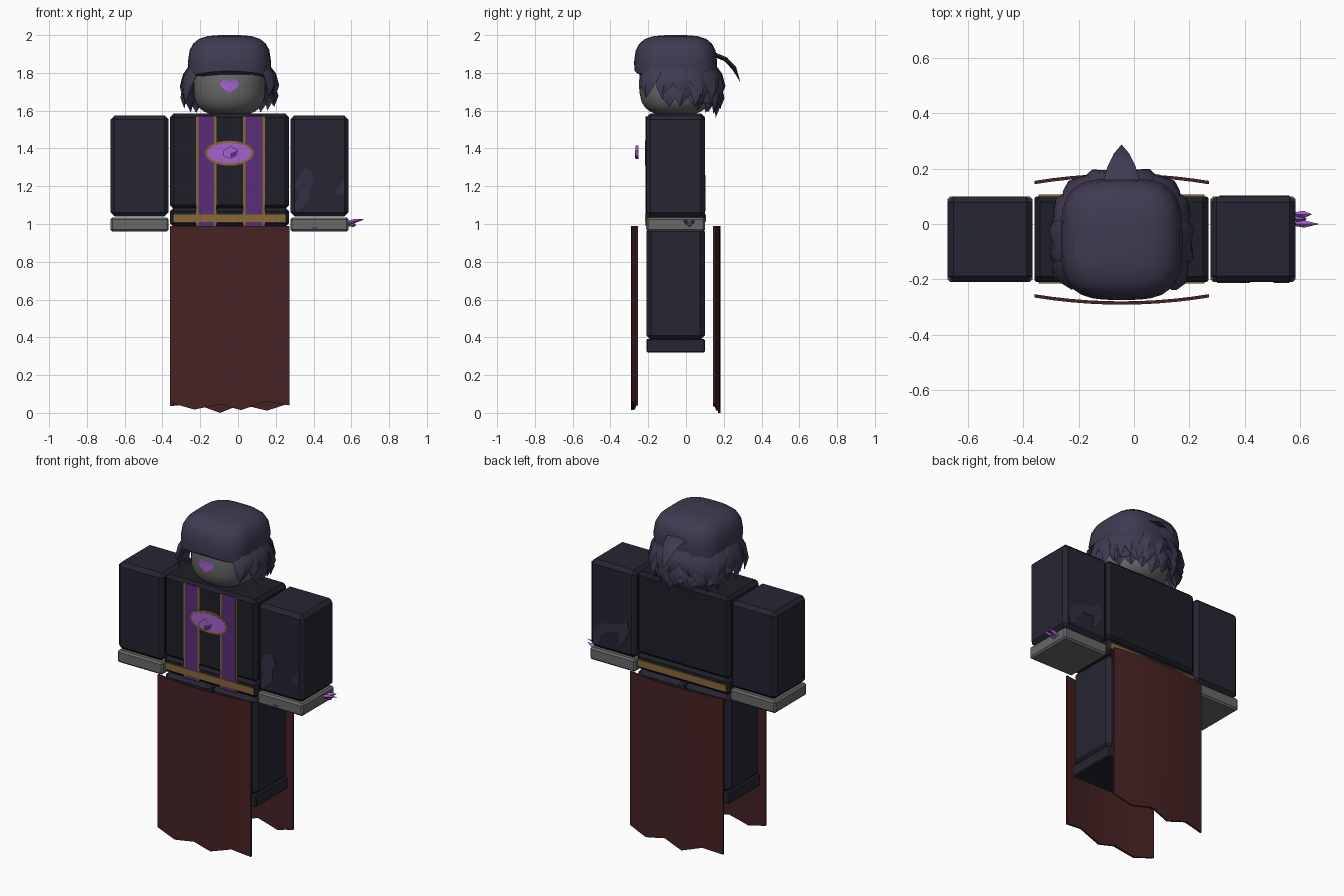
import bpy, bmesh, math, random
from mathutils import Vector

if "Cube" in bpy.data.objects:
    bpy.data.objects.remove(bpy.data.objects["Cube"])

random.seed(4)
CX, CY = -0.045, -0.055          # body axis


def mat(name, r, g, b):
    m = bpy.data.materials.new(name)
    m.diffuse_color = (r, g, b, 1)
    m.use_nodes = True
    m.node_tree.nodes["Principled BSDF"].inputs["Base Color"].default_value = m.diffuse_color
    return m


NAVY = mat("navy cloth", 0.018, 0.019, 0.031)
COAT = mat("dark coat", 0.013, 0.014, 0.021)
HAIR = mat("plum hair", 0.052, 0.042, 0.082)
SKIN = mat("grey skin", 0.14, 0.14, 0.14)
ROBE = mat("dark red cloth", 0.062, 0.016, 0.017)
PURPLE = mat("purple stripe", 0.10, 0.026, 0.19)
LILAC = mat("bright purple", 0.38, 0.12, 0.62)
GOLD = mat("antique gold", 0.25, 0.14, 0.04)
STAIN = mat("faded violet", 0.034, 0.027, 0.056)


def finish(bm, name, material, smooth=None):
    bmesh.ops.recalc_face_normals(bm, faces=bm.faces)
    me = bpy.data.meshes.new(name)
    bm.to_mesh(me)
    bm.free()
    ob = bpy.data.objects.new(name, me)
    bpy.context.collection.objects.link(ob)
    me.materials.append(material)
    if smooth:
        bpy.ops.object.select_all(action='DESELECT')
        ob.select_set(True)
        bpy.context.view_layer.objects.active = ob
        bpy.ops.object.shade_smooth_by_angle(angle=math.radians(smooth))
    return ob


def box(name, x0, x1, y0, y1, z0, z1, material, bevel=0.0):
    bm = bmesh.new()
    bmesh.ops.create_cube(bm, size=1)
    for v in bm.verts:
        v.co = ((x0 + x1) / 2 + v.co.x * (x1 - x0), (y0 + y1) / 2 + v.co.y * (y1 - y0),
                (z0 + z1) / 2 + v.co.z * (z1 - z0))
    if bevel:
        bmesh.ops.bevel(bm, geom=bm.edges[:], offset=bevel, segments=1, affect='EDGES')
    return finish(bm, name, material)


def plate(name, pts, y0, y1, material):
    """Flat outline in x,z extruded from y0 to y1."""
    bm = bmesh.new()
    f = bm.faces.new([bm.verts.new((x, y0, z)) for x, z in pts])
    r = bmesh.ops.extrude_face_region(bm, geom=[f])
    for v in r["geom"]:
        if isinstance(v, bmesh.types.BMVert):
            v.co.y = y1
    return finish(bm, name, material)


def super_radius(a, r, p):
    return r / (abs(math.cos(a)) ** p + abs(math.sin(a)) ** p) ** (1 / p)


def lathe(name, rings, p, material, n=40):
    """Stack of rounded-square rings given as (z, radius)."""
    bm = bmesh.new()
    loops = []
    for z, r in rings:
        loops.append([])
        for i in range(n):
            a = 2 * math.pi * i / n
            s = super_radius(a, r, p)
            loops[-1].append(bm.verts.new((CX + s * math.cos(a), CY + s * math.sin(a), z)))
    for a, b in zip(loops, loops[1:]):
        for i in range(n):
            bm.faces.new((a[i], a[(i + 1) % n], b[(i + 1) % n], b[i]))
    bm.faces.new(loops[0])
    bm.faces.new(loops[-1])
    return finish(bm, name, material, 40)


def strand(bm, path, side, widths, thick):
    """Tapered lock: diamond sections swept along a path, ending in a point."""
    path = [Vector(p) for p in path]
    rings = []
    for i, c in enumerate(path[:-1]):
        t = path[i + 1] - path[max(i - 1, 0)]
        n = t.cross(side).normalized() * thick
        w = side * widths[i]
        rings.append([bm.verts.new(c + o) for o in (w, n, -w, -n)])
    for a, b in zip(rings, rings[1:]):
        for i in range(4):
            bm.faces.new((a[i], a[(i + 1) % 4], b[(i + 1) % 4], b[i]))
    tip = bm.verts.new(path[-1])
    for i in range(4):
        bm.faces.new((rings[-1][i], rings[-1][(i + 1) % 4], tip))
    bm.faces.new(rings[0])


# torso, arms, legs
F, B = -0.21, 0.10
box("upper_torso", -0.36, 0.27, F, B, 1.08, 1.585, COAT, 0.02)
box("lower_torso", -0.36, 0.27, F, B, 0.985, 1.085, COAT, 0.018)
for side, x0 in (("left", -0.675), ("right", 0.277)):
    box(side + "_sleeve", x0, x0 + 0.308, F, B, 1.04, 1.575, NAVY, 0.022)
    box(side + "_hand", x0, x0 + 0.308, F, B, 0.96, 1.035, SKIN, 0.01)
for side, x0 in (("left", -0.36), ("right", -0.043)):
    box(side + "_leg", x0, x0 + 0.312, F, B, 0.385, 0.985, NAVY, 0.025)
    box(side + "_foot", x0, x0 + 0.312, F, B, 0.32, 0.392, NAVY, 0.006)

# gold-edged stripes, belt and emblem on the chest
for side, x0, x1 in (("left", -0.222, -0.114), ("right", 0.027, 0.143)):
    box(side + "_stripe_edge", x0, x1, F - 0.002, F, 0.99, 1.572, GOLD)
    box(side + "_stripe", x0 + 0.012, x1 - 0.012, F - 0.004, F, 0.99, 1.573, PURPLE)
box("belt_front", -0.345, 0.255, F - 0.006, F, 1.01, 1.05, GOLD)
box("belt_back", -0.345, 0.255, B, B + 0.006, 1.01, 1.05, GOLD)


def ellipse(rx, rz):
    return [(CX + rx * math.cos(i * math.pi / 14), 1.375 + rz * math.sin(i * math.pi / 14))
            for i in range(28)]


plate("emblem_rim", ellipse(0.128, 0.066), F, F - 0.006, GOLD)
plate("emblem", ellipse(0.116, 0.054), F, F - 0.008, LILAC)
gem = [(-0.08, 1.385), (-0.04, 1.415), (0.0, 1.39), (-0.01, 1.36), (-0.04, 1.345), (-0.078, 1.36)]
plate("floating_gem", gem, -0.268, -0.252, LILAC)
plate("gem_facet", [(-0.04, 1.375), (-0.005, 1.388), (-0.013, 1.362), (-0.04, 1.35)],
      -0.27, -0.268, PURPLE)

# stains on the right sleeve, front and back
plate("front_stain", [(.33, 1.28), (.36, 1.295), (.39, 1.28), (.405, 1.23), (.38, 1.19), (.385, 1.14),
                      (.345, 1.09), (.31, 1.06), (.30, 1.10), (.325, 1.16), (.30, 1.20)],
      F, F - 0.003, STAIN)
plate("small_stain", [(.563, 1.24), (.563, 1.17), (.54, 1.15), (.505, 1.16), (.53, 1.185)],
      F, F - 0.003, STAIN)
plate("back_stain", [(.55, 1.07), (.563, 1.15), (.52, 1.19), (.47, 1.22), (.40, 1.23), (.33, 1.26),
                     (.31, 1.2), (.35, 1.13), (.39, 1.09), (.38, 1.17), (.45, 1.17), (.50, 1.13),
                     (.52, 1.07)], B, B + 0.003, STAIN)
plate("hand_mark", [(.39, .985), (.42, .985), (.42, .975), (.39, .975)], F, F - 0.003, PURPLE)

# crystals growing from the right wrist
bm = bmesh.new()
for y, z, dz, x1 in ((0.0, 1.005, 0.02, 0.672), (0.035, 1.005, 0.02, 0.645), (0.018, 0.998, -0.005, 0.625)):
    strand(bm, [(0.575, y, z), (0.615, y, z + dz / 2), (x1, y, z + dz)],
           Vector((0, 1, 0)), (0.006, 0.013), 0.011)
finish(bm, "wrist_crystals", LILAC)

# curved hanging cloth with ragged hems
HEM = {"front": [.055, .018, .045, .015, .06, .04], "back": [.035, .05, .0, .045, .012, .05]}
KEYS = (-0.36, -0.232, -0.095, 0.016, 0.153, 0.272)
for label, s in (("front", -1), ("back", 1)):
    bm = bmesh.new()
    cols = []
    for k in range(11):
        i, half = k // 2, k % 2
        x, z = KEYS[i], HEM[label][i]
        if half:
            x, z = (x + KEYS[i + 1]) / 2, (z + HEM[label][i + 1]) / 2
        d = 0.225 - 0.026 * ((x - CX) / 0.316) ** 2
        cols.append([bm.verts.new((x, CY + s * q, h)) for q, h in
                     ((d, 0.99), (d, z), (d + 0.012, z), (d + 0.012, 0.99))])
    for a, b in zip(cols, cols[1:]):
        for j in range(4):
            bm.faces.new((a[j], a[(j + 1) % 4], b[(j + 1) % 4], b[j]))
    bm.faces.new(cols[0])
    bm.faces.new(cols[-1])
    finish(bm, label + "_cloth", ROBE, 30)

# head and heart-shaped eye wrapped on the face
lathe("head", [(1.582, 0.10), (1.595, 0.135), (1.615, 0.16), (1.645, 0.18), (1.69, 0.19),
               (1.85, 0.19), (1.93, 0.15)], 2.1, SKIN)
half = [(0, 1.752), (.018, 1.765), (.038, 1.763), (.051, 1.745), (.04, 1.722), (.022, 1.708)]
outline = half + [(0, 1.697)] + [(-x, z) for x, z in half[:0:-1]]
bm = bmesh.new()
vs = [bm.verts.new((CX + x, CY - math.sqrt(0.195 ** 2 - x * x), z)) for x, z in outline]
mid = bm.verts.new((CX, CY - 0.195, 1.735))
for i in range(len(vs)):
    bm.faces.new((vs[i], vs[(i + 1) % len(vs)], mid))
finish(bm, "heart_eye", LILAC)

# hair cap
cap = lathe("hair_cap", [(1.775, 0.205), (1.785, 0.217), (1.86, 0.22), (1.92, 0.211), (1.955, 0.192),
                         (1.98, 0.162), (1.995, 0.115), (2.0, 0.05)], 3.3, HAIR)
for v in cap.data.vertices:      # fringe arches slightly above the face
    if v.co.z < 1.8 and v.co.y < -0.2:
        v.co.z += 0.025 * (1 - ((v.co.x - CX) / 0.22) ** 2)

# layered locks around sides and back
bm = bmesh.new()
LAYERS = [(-32, 212, 13, 1.84, 0.19, 0.005), (-10, 190, 11, 1.78, 0.16, 0.0),
          (28, 152, 8, 1.73, 0.15, -0.02)]
for a0, a1, n, top, length, push in LAYERS:
    for i in range(n):
        a = math.radians(a0 + (a1 - a0) * i / (n - 1))
        r = super_radius(a, 0.213, 2.8) + push
        side = Vector((-math.sin(a), math.cos(a), 0))
        ln = length * random.uniform(0.85, 1.12)
        drift = random.uniform(-0.03, 0.03)
        path = []
        for out, down, dr in ((-0.025, 0, 0), (0.014, 0.3, 0), (0.03, 0.65, 0.5), (0.022, 1, 1)):
            path.append(Vector((CX + (r + out) * math.cos(a), CY + (r + out) * math.sin(a),
                                top - ln * down)) + side * drift * dr)
        strand(bm, path, side, (0.045, 0.06, 0.04), 0.016)
finish(bm, "hair_locks", HAIR, 35)

# single curved lock sticking out at the back
bm = bmesh.new()
strand(bm, [(CX, 0.10, 1.89), (CX, 0.16, 1.893), (CX, 0.21, 1.872), (CX, 0.255, 1.825), (CX, 0.288, 1.75)],
       Vector((1, 0, 0)), (0.07, 0.065, 0.05, 0.028), 0.012)
finish(bm, "back_lock", HAIR, 50)
